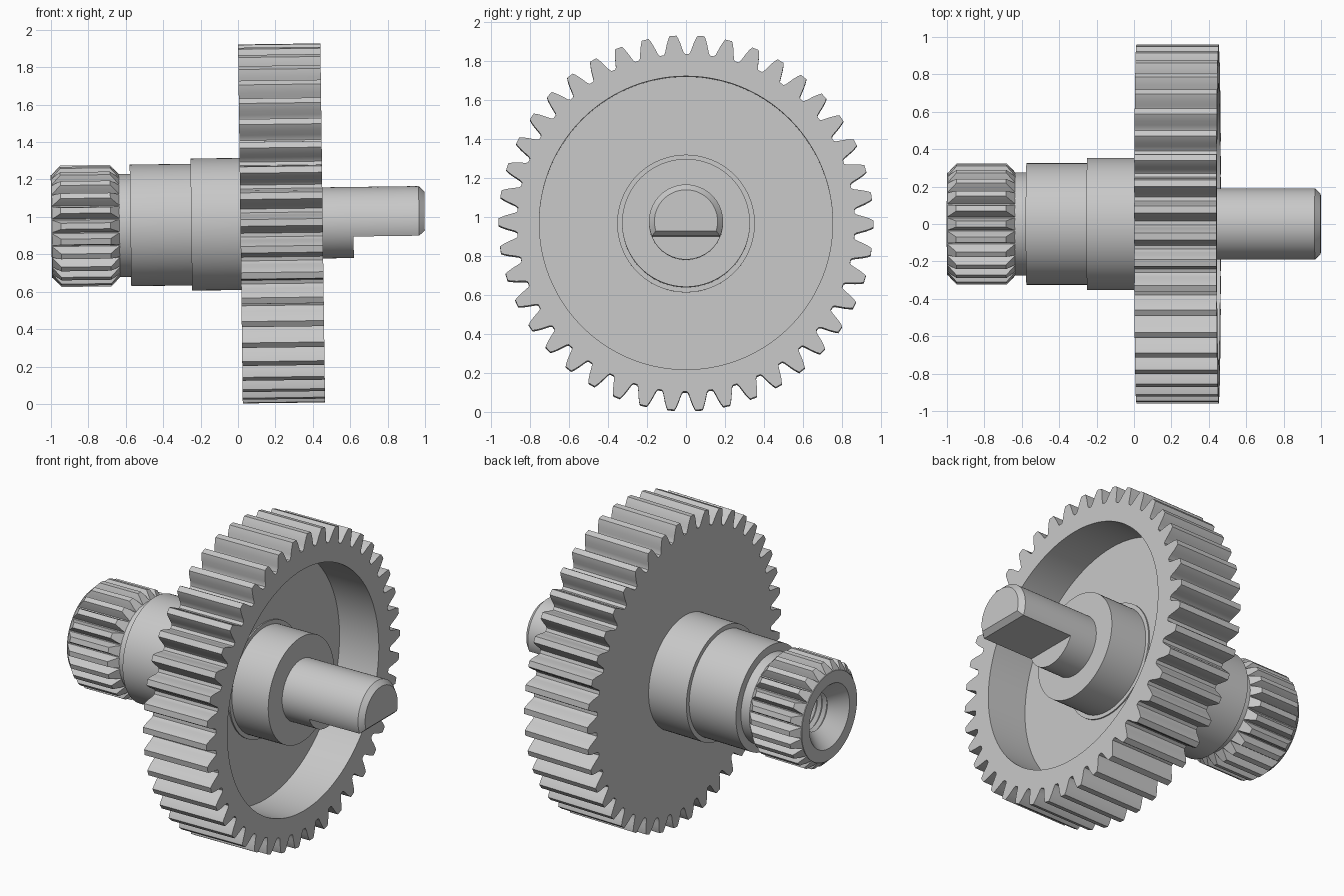
import bpy, bmesh
from math import sin, cos, asin, pi, radians
from mathutils import Matrix, Vector

old = bpy.data.objects.get("Cube")
if old:
    bpy.data.objects.remove(old, do_unlink=True)

steel = bpy.data.materials.new("light_grey_steel")
steel.use_nodes = True
steel.diffuse_color = (0.58, 0.58, 0.58, 1)
steel.node_tree.nodes["Principled BSDF"].inputs["Base Color"].default_value = (0.58, 0.58, 0.58, 1)

# The whole shaft leans very slightly upward toward +x
PLACE = Matrix.Translation((0, 0, 0.962)) @ Matrix.Rotation(radians(-0.75), 4, 'Y')


def polar(x, r, a):
    """Point at radius r about the x axis, angle measured from up toward +y."""
    return Vector((x, r * sin(a), r * cos(a)))


def finish(name, bm):
    bmesh.ops.remove_doubles(bm, verts=bm.verts, dist=1e-5)
    bmesh.ops.recalc_face_normals(bm, faces=bm.faces)
    bm.transform(PLACE)
    mesh = bpy.data.meshes.new(name)
    bm.to_mesh(mesh)
    bm.free()
    mesh.materials.append(steel)
    obj = bpy.data.objects.new(name, mesh)
    bpy.context.collection.objects.link(obj)
    bpy.ops.object.select_all(action='DESELECT')
    obj.select_set(True)
    bpy.context.view_layer.objects.active = obj
    bpy.ops.object.shade_smooth_by_angle(angle=radians(25))
    return obj


def lathe(name, profile, steps=96, closed=False):
    """Spin (x, radius) points around the x axis."""
    bm = bmesh.new()
    verts = [bm.verts.new((x, 0, r)) for x, r in profile]
    ends = verts[1:] + (verts[:1] if closed else [])
    edges = [bm.edges.new(pair) for pair in zip(verts, ends)]
    bmesh.ops.spin(bm, geom=verts + edges, cent=(0, 0, 0), axis=(1, 0, 0),
                   angle=2 * pi, steps=steps)
    return finish(name, bm)


def loft(bm, rings):
    """Skin equal-length rings of points and cap both ends."""
    rings = [[bm.verts.new(p) for p in ring] for ring in rings]
    n = len(rings[0])
    for a, b in zip(rings, rings[1:]):
        for i in range(n):
            j = (i + 1) % n
            bm.faces.new((a[i], a[j], b[j], b[i]))
    bm.faces.new(rings[0][::-1])
    bm.faces.new(rings[-1])


def teeth(name, count, flank, x0, x1, phase, chamfer_from=9):
    """Ring of teeth; flank lists (radius, half width); tips above chamfer_from slope in at the ends."""
    bm = bmesh.new()
    outline = [(r, -w) for r, w in flank] + [(r, w) for r, w in reversed(flank)]
    for k in range(count):
        mid = phase + 2 * pi * k / count
        rings = []
        for x, inward in ((x0, 1), (x1, -1)):
            rings.append([polar(x + inward * max(0, r - chamfer_from), r, mid + w / r)
                          for r, w in outline])
        loft(bm, rings)
    return finish(name, bm)


# Stepped shaft with countersunk threaded bore, journals and boss
thread = []
for i in range(12):
    x = -0.5 - i * 0.035
    thread += [(x, 0.135), (x - 0.0175, 0.115)]
lathe("stepped_shaft", [(-0.45, 0), (-0.5, 0.115)] + thread + [
    (-0.925, 0.135), (-0.998, 0.2), (-0.998, 0.275), (-0.575, 0.275),
    (-0.575, 0.325), (-0.25, 0.325), (-0.25, 0.353), (0.188, 0.353),
    (0.188, 0.328), (0.44, 0.328), (0.44, 0)])

# Large gear: dished disc and its teeth
lathe("gear_disc", [(0.013, 0.345), (0.013, 0.866), (0.453, 0.866), (0.453, 0.752),
                    (0.18, 0.752), (0.18, 0.345)], steps=168, closed=True)
teeth("gear_teeth", 42, [(0.864, 0.056), (0.875, 0.048), (0.895, 0.042), (0.92, 0.035),
                         (0.945, 0.026), (0.961, 0.018)], 0.013, 0.453, radians(4.6))

# Small pinion with chamfered tooth ends
teeth("pinion_teeth", 24, [(0.272, 0.034), (0.3, 0.026), (0.325, 0.016)],
      -0.998, -0.63, 0, chamfer_from=0.274)

# Output shaft: round root and flat-sided end
lathe("output_shaft_root", [(0.43, 0), (0.43, 0.19), (0.617, 0.19), (0.617, 0)])


def d_ring(x, r, flat):
    """Circle cut off below by a flat at the given distance under the axis."""
    reach = pi / 2 + asin(flat / r)
    return [polar(x, r, -reach + 2 * reach * i / 64) for i in range(65)]


bm = bmesh.new()
loft(bm, [d_ring(0.6, 0.19, 0.075), d_ring(0.968, 0.19, 0.075), d_ring(0.998, 0.162, 0.048)])
finish("output_shaft_end", bm)
